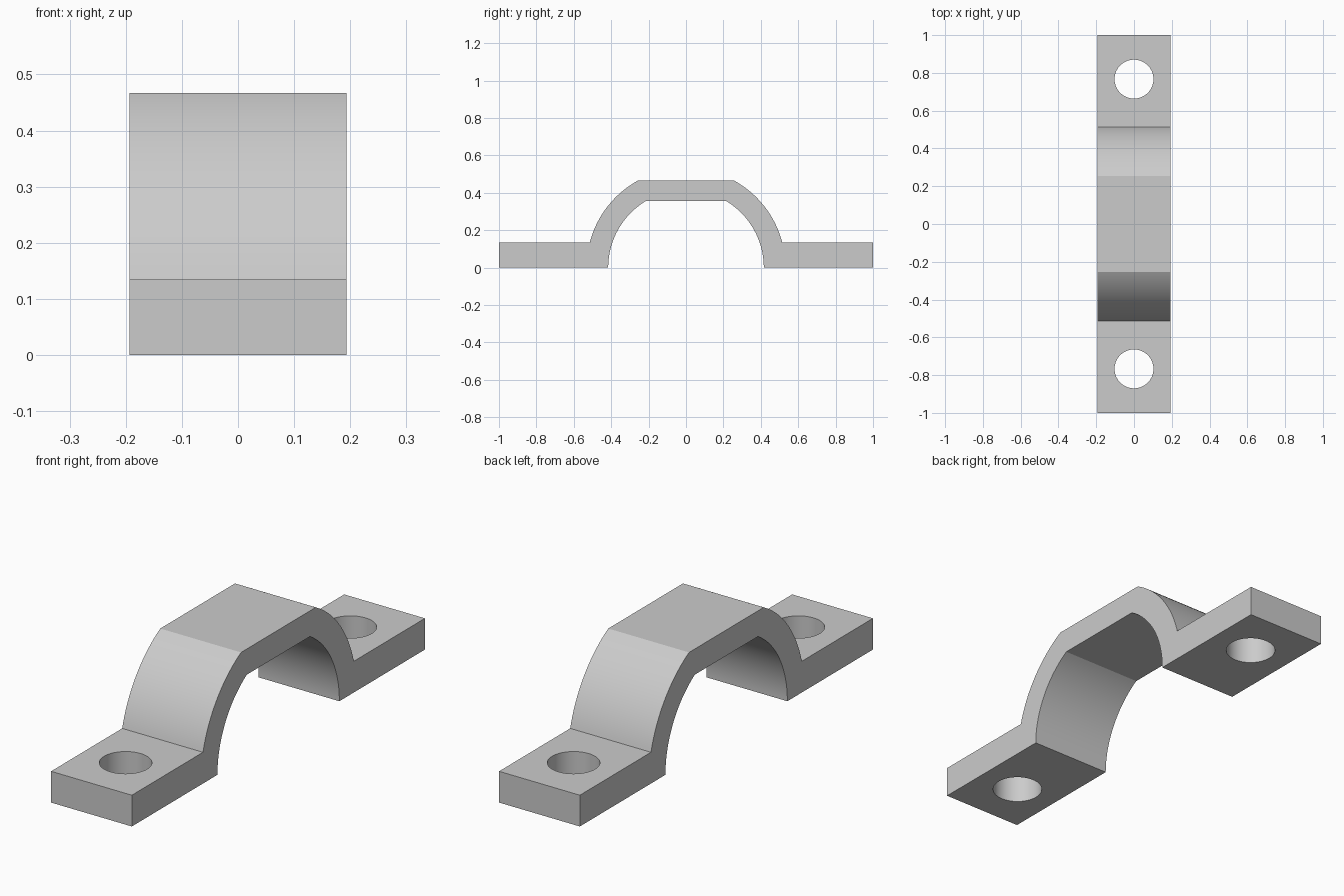
import bpy
import bmesh
from math import asin, acos, sin, cos, radians

if "Cube" in bpy.data.objects:
    bpy.data.objects.remove(bpy.data.objects["Cube"], do_unlink=True)

HALF_WIDTH = 0.193
FOOT_Z = 0.135
TOP_Z, UNDER_Z = 0.467, 0.356
OUTER_R, INNER_R = 0.532, 0.416
HOLE_Y, HOLE_R = 0.767, 0.103
STEPS = 32

grey = bpy.data.materials.new("plain grey")
grey.use_nodes = True
colour = (0.6, 0.6, 0.6, 1)
grey.diffuse_color = colour
grey.node_tree.nodes["Principled BSDF"].inputs["Base Color"].default_value = colour


def arc(radius, start, end):
    """Points (y, z) on an arc about the origin."""
    angles = [start + (end - start) * i / STEPS for i in range(STEPS + 1)]
    return [(radius * cos(a), radius * sin(a)) for a in angles]


# Half outline, from the inner crown corner round to the outer crown corner
half = arc(INNER_R, asin(UNDER_Z / INNER_R), 0)
half += [(1, 0), (1, FOOT_Z)]
half += arc(OUTER_R, asin(FOOT_Z / OUTER_R), asin(TOP_Z / OUTER_R))
outline = half + [(-y, z) for y, z in reversed(half)]

# Strap body: outline extruded across the width
bm = bmesh.new()
face = bm.faces.new([bm.verts.new((-HALF_WIDTH, y, z)) for y, z in outline])
swept = bmesh.ops.extrude_face_region(bm, geom=[face])["geom"]
bmesh.ops.translate(bm, vec=(2 * HALF_WIDTH, 0, 0),
                    verts=[v for v in swept if isinstance(v, bmesh.types.BMVert)])
bmesh.ops.recalc_face_normals(bm, faces=bm.faces)
mesh = bpy.data.meshes.new("strap_clamp")
bm.to_mesh(mesh)
bm.free()
mesh.materials.append(grey)
strap = bpy.data.objects.new("strap_clamp", mesh)
bpy.context.collection.objects.link(strap)

# Bolt hole through each foot
for side in (-1, 1):
    bpy.ops.mesh.primitive_cylinder_add(vertices=64, radius=HOLE_R, depth=0.5,
                                        location=(0, side * HOLE_Y, FOOT_Z / 2))
    cutter = bpy.context.object
    cutter.name = "bolt_hole_cutter"
    cutter.data.materials.append(grey)
    bpy.ops.object.select_all(action="DESELECT")
    strap.select_set(True)
    bpy.context.view_layer.objects.active = strap
    cut = strap.modifiers.new("bolt_hole", "BOOLEAN")
    cut.operation = "DIFFERENCE"
    cut.solver = "EXACT"
    cut.object = cutter
    bpy.ops.object.modifier_apply(modifier=cut.name)
    bpy.data.objects.remove(cutter, do_unlink=True)

# Smooth curved walls, crisp corners
bpy.ops.object.shade_smooth_by_angle(angle=radians(25))
